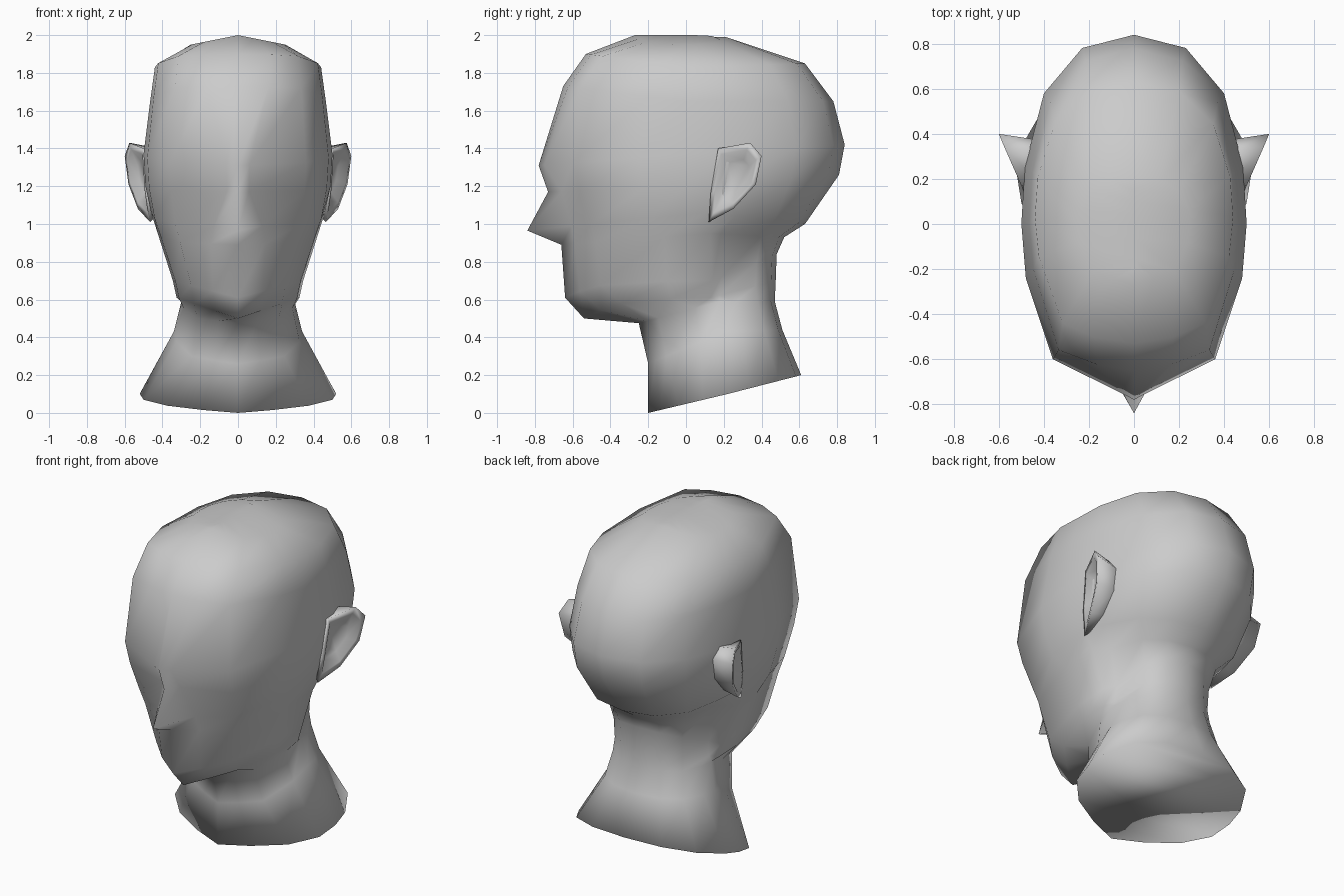
import bpy, bmesh
from mathutils import Vector

if "Cube" in bpy.data.objects:
    bpy.data.objects.remove(bpy.data.objects["Cube"])


def make(name, verts, faces):
    bm = bmesh.new()
    vs = [bm.verts.new(v) for v in verts]
    for f in faces:
        bm.faces.new([vs[i] for i in f])
    bmesh.ops.remove_doubles(bm, verts=bm.verts, dist=0.001)
    bmesh.ops.recalc_face_normals(bm, faces=bm.faces)
    me = bpy.data.meshes.new(name)
    bm.to_mesh(me)
    bm.free()
    for p in me.polygons:
        p.use_smooth = True
    ob = bpy.data.objects.new(name, me)
    bpy.context.collection.objects.link(ob)
    return ob


# Half cross-section: (share of half width, share of depth from the side point)
BACK = [(.97, .3), (.8, .69), (.46, .93), (0, 1)]
PLAIN = (.35, .9, .76)
# Front variations by ring: near-centre width and depth, cheek depth
SHAPE = {0: (.35, .85, .62), 3: (.38, .86, .70), 4: (.38, .9, .76), 5: (.34, .91, .77),
         6: (.28, .75, .64), 7: (.12, .90, .77), 8: (.12, .96, .77),
         9: (.35, .96, .86), 10: (.4, .95, .84)}

# Rings from neck base to crown (ring 6 carries the nose tip):
# front y, front z, side x, side y, side z, back y, back z, tuck behind the jaw
RINGS = [
    (-.20, .00, .52, .22, .10, .61, .20, 1),
    (-.20, .26, .34, .20, .43, .51, .44, 1),
    (-.25, .475, .30, .18, .59, .47, .59, 1),
    (-.54, .50, .325, .13, .61, .475, .70, .90),
    (-.64, .61, .345, .14, .70, .48, .84, .86),
    (-.66, .89, .425, .13, .95, .52, .93, .79),
    (-.84, .965, .46, .10, 1.06, .63, 1.0, .94),
    (-.73, 1.17, .49, .00, 1.20, .81, 1.26, 1),
    (-.78, 1.31, .50, .00, 1.37, .84, 1.42, 1),
    (-.65, 1.73, .465, .00, 1.65, .78, 1.65, 1),
    (-.53, 1.90, .44, .03, 1.83, .63, 1.85, 1),
    (-.27, 2.00, .25, .00, 1.95, .21, 1.99, 1),
    (-.20, 2.00, .00, .00, 2.00, .15, 1.99, 1),
]


def ring(k, yf, zf, xs, ys, zs, yb, zb, tuck):
    m, mv, cv = SHAPE.get(k, PLAIN)
    front = [(0, 1), (m, mv), (.72, cv), (.96, .31)]

    def point(u, v, ye, ze, across, t=1):
        w = 1 - u if across else v      # crown and chin slope across the width
        return (u * xs * t, ys + (ye - ys) * v, zs + (ze - zs) * w)

    half = [point(u, v, yf, zf, k > 10 or k in (3, 4)) for u, v in front] + [(xs, ys, zs)]
    for i, (u, v) in enumerate(BACK):
        if i == 0 and k in (3, 4, 5):
            v = .14                     # step behind the jaw
        half.append(point(u, v, yb, zb, k > 10, tuck))
    return half + [(-x, y, z) for x, y, z in half[-2:0:-1]]


def bridge(a, b, n):
    return [(a + i, a + (i + 1) % n, b + (i + 1) % n, b + i) for i in range(n)]


# Head, nose and neck in one loft, base closed by strips across the width
n = 16
verts = [p for k, r in enumerate(RINGS) for p in ring(k, *r)]
faces = [f for k in range(len(RINGS) - 1) for f in bridge(k * n, (k + 1) * n, n)]
faces += [(0, 1, 15), (7, 8, 9)]
faces += [(i, i + 1, 15 - i, 16 - i) for i in range(1, 7)]
make("head", verts, faces)

# Ears: attached loop, outer rim, inner rim, hollow
RIM = [(.465, .12, 1.01), (.485, .13, 1.16), (.50, .17, 1.40), (.575, .34, 1.43),
       (.60, .40, 1.36), (.58, .37, 1.21), (.53, .25, 1.08)]
mid = Vector((.53, .25, 1.25))
for name, s in (("right_ear", 1), ("left_ear", -1)):
    rim = [Vector(p) for p in RIM]
    root = [Vector((.43, p.y + (.27 - p.y) * .2, p.z + (1.24 - p.z) * .15)) for p in rim]
    inner = [p.lerp(mid, .2) for p in rim]
    hollow = [p.lerp(mid, .5) - Vector((.035, -.01, 0)) for p in rim]
    loops = root + rim + inner + hollow
    m = len(rim)
    fs = [f for k in range(3) for f in bridge(k * m, (k + 1) * m, m)]
    fs += [tuple(range(3 * m, 4 * m))]
    make(name, [(s * p.x, p.y, p.z) for p in loops], fs)
